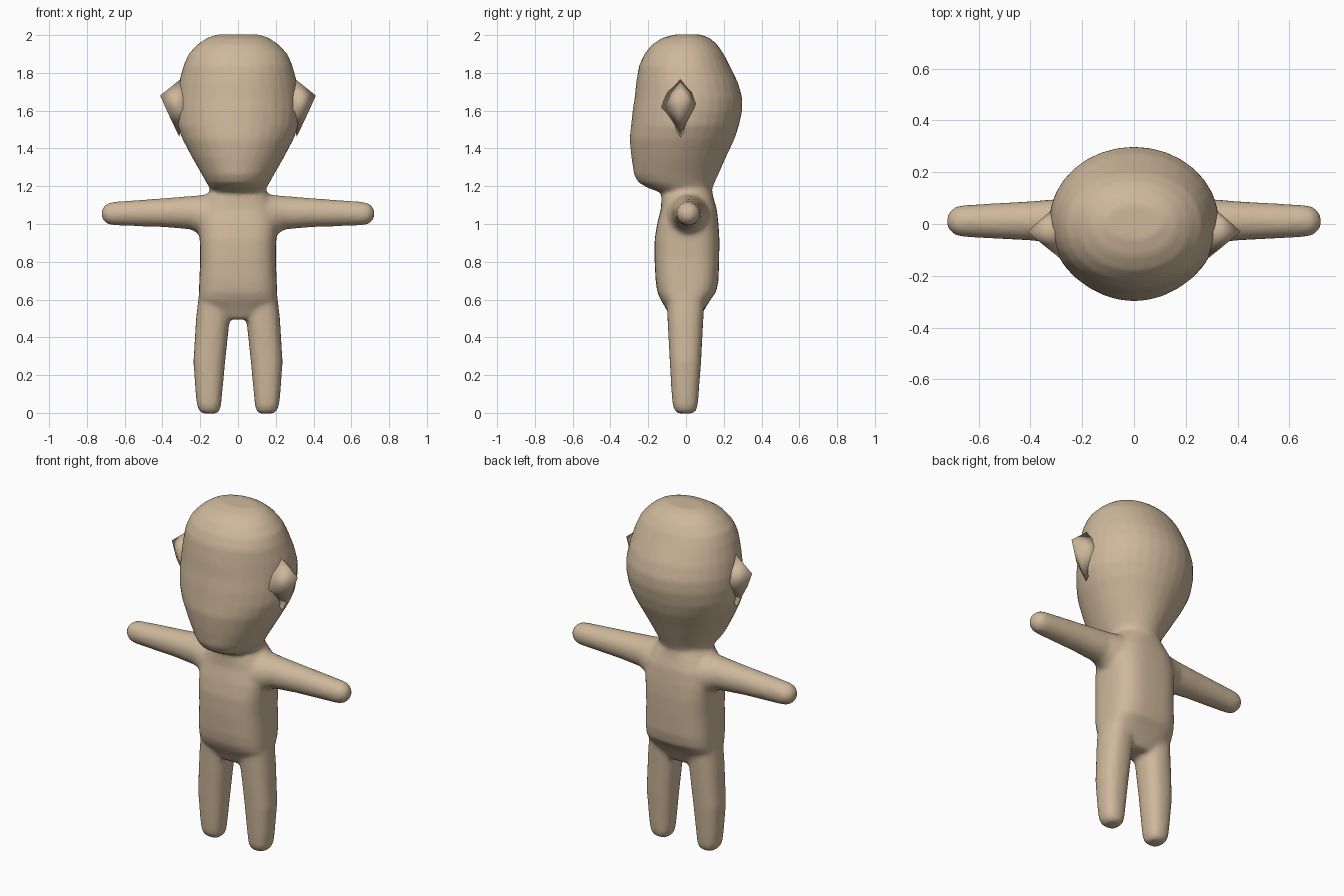
import bpy, bmesh
from math import sin, cos, pi, copysign
from mathutils import Vector

if "Cube" in bpy.data.objects:
    bpy.data.objects.remove(bpy.data.objects["Cube"])

SIDES = 32


def loft(bm, rings, place=lambda x, y, t: (x, y, t)):
    """Closed loft of superellipse rings: (t, centre, half width, y front, y back, power)."""
    loops = []
    for t, cx, rx, y0, y1, n in rings:
        cy, ry = (y0 + y1) / 2, (y1 - y0) / 2
        loop = []
        for i in range(SIDES):
            c, s = cos(2 * pi * i / SIDES), sin(2 * pi * i / SIDES)
            x = cx + rx * copysign(abs(c) ** (2 / n), c)
            y = cy + ry * copysign(abs(s) ** (2 / n), s)
            loop.append(bm.verts.new(place(x, y, t)))
        loops.append(loop)
    faces = [bm.faces.new(loops[0][::-1]), bm.faces.new(loops[-1])]
    for a, b in zip(loops, loops[1:]):
        for i in range(SIDES):
            j = (i + 1) % SIDES
            faces.append(bm.faces.new((a[i], a[j], b[j], b[i])))
    bmesh.ops.recalc_face_normals(bm, faces=faces)


def finish(bm, name):
    me = bpy.data.meshes.new(name)
    bm.to_mesh(me)
    bm.free()
    ob = bpy.data.objects.new(name, me)
    bpy.context.collection.objects.link(ob)
    return ob


skin = bpy.data.materials.new("skin")
skin.diffuse_color = (0.62, 0.48, 0.33, 1)
skin.use_nodes = True
skin.node_tree.nodes["Principled BSDF"].inputs["Base Color"].default_value = skin.diffuse_color

bm = bmesh.new()

# Head: wide rounded skull narrowing to the jaw and neck
loft(bm, [(z, 0, rx, y0, y1, n) for z, rx, y0, y1, n in (
    (1.165, .13, -.13, .12, 2), (1.19, .15, -.20, .14, 2),
    (1.22, .168, -.252, .152, 2), (1.26, .19, -.275, .17, 2),
    (1.35, .242, -.289, .21, 2), (1.45, .295, -.299, .257, 2),
    (1.52, .322, -.291, .28, 2), (1.60, .328, -.283, .298, 2),
    (1.67, .325, -.272, .298, 2), (1.75, .313, -.264, .275, 2),
    (1.84, .288, -.248, .23, 2.1), (1.90, .262, -.22, .20, 2.1),
    (1.95, .215, -.18, .165, 2.1), (1.985, .165, -.125, .125, 2.1),
    (2.003, .11, -.06, .075, 2))])

# Torso
loft(bm, [(z, 0, rx, y0, y1, n) for z, rx, y0, y1, n in (
    (.495, .12, -.075, .07, 2.4), (.55, .19, -.105, .10, 2.6),
    (.60, .208, -.135, .13, 3), (.64, .207, -.152, .16, 3),
    (.70, .205, -.161, .172, 3), (.82, .20, -.167, .176, 3),
    (.92, .203, -.166, .177, 3), (1.0, .21, -.153, .172, 2.8),
    (1.08, .20, -.133, .163, 2.6), (1.14, .17, -.13, .145, 2.4),
    (1.18, .148, -.13, .138, 2), (1.25, .14, -.12, .13, 2))])

for side in (-1, 1):
    # Leg
    loft(bm, [(z, side * (a + b) / 2, (b - a) / 2, y0, y1, 2.4) for z, a, b, y0, y1 in (
        (-.003, .112, .188, -.04, .035), (.012, .098, .206, -.06, .053),
        (.04, .09, .217, -.07, .062), (.10, .084, .224, -.076, .067),
        (.27, .068, .236, -.086, .08), (.50, .044, .222, -.098, .092),
        (.62, .035, .208, -.105, .10))])
    # Arm, lofted along x
    loft(bm, [(t, (a + b) / 2, (b - a) / 2, y0, y1, 2) for t, a, b, y0, y1 in (
        (.12, .90, 1.165, -.12, .14), (.20, .942, 1.152, -.09, .115),
        (.25, .972, 1.148, -.076, .10), (.40, .984, 1.136, -.064, .088),
        (.66, .993, 1.117, -.05, .073), (.69, 1.0, 1.11, -.043, .066),
        (.71, 1.016, 1.094, -.028, .05), (.722, 1.035, 1.075, -.01, .03))],
        lambda x, y, t, s=side: (s * t, y, x))

# Fuse the parts into one soft skin
body = finish(bm, "body")
remesh = body.modifiers.new("fuse", 'REMESH')
remesh.mode = 'VOXEL'
remesh.voxel_size = 0.013
remesh.use_smooth_shade = True
smooth = body.modifiers.new("soften", 'SMOOTH')
smooth.factor = 0.5
smooth.iterations = 5
body.data.materials.append(skin)

# Ears: pointed ridges on the sides of the head
for side, label in ((-1, "left"), (1, "right")):
    bm = bmesh.new()
    for x, y, z in ((.412, -.03, 1.68), (.355, -.03, 1.718), (.30, -.03, 1.77),
                    (.29, -.13, 1.62), (.29, .08, 1.62), (.372, -.045, 1.59),
                    (.372, -.015, 1.59), (.31, -.03, 1.46), (.29, -.10, 1.70),
                    (.29, .05, 1.70)):
        bm.verts.new((side * x, y, z))
    hull = bmesh.ops.convex_hull(bm, input=bm.verts[:])
    loose = [v for v in bm.verts if not v.link_faces]
    bmesh.ops.delete(bm, geom=loose, context='VERTS')
    bmesh.ops.recalc_face_normals(bm, faces=bm.faces[:])
    for f in bm.faces:
        f.smooth = True
    finish(bm, label + "_ear").data.materials.append(skin)
